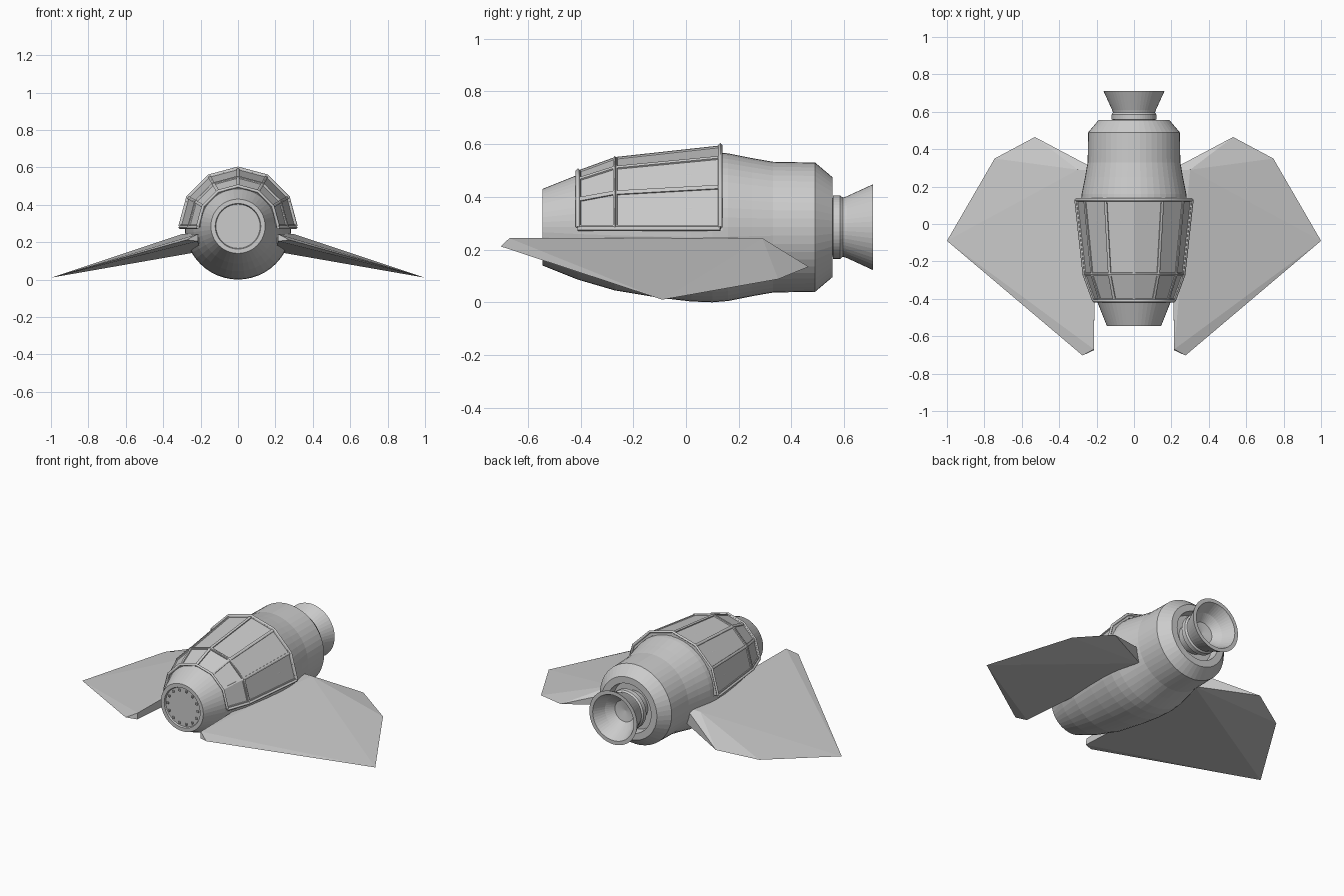
import bpy, bmesh, math
from mathutils import Vector

AXIS_Z = 0.285

cube = bpy.data.objects.get("Cube")
if cube:
    bpy.data.objects.remove(cube, do_unlink=True)

grey = bpy.data.materials.new("hull grey")
grey.use_nodes = True
grey.diffuse_color = (0.6, 0.6, 0.6, 1)
grey.node_tree.nodes["Principled BSDF"].inputs["Base Color"].default_value = (0.6, 0.6, 0.6, 1)


def finish(name, bm):
    bmesh.ops.recalc_face_normals(bm, faces=bm.faces)
    mesh = bpy.data.meshes.new(name)
    bm.to_mesh(mesh)
    bm.free()
    mesh.materials.append(grey)
    obj = bpy.data.objects.new(name, mesh)
    bpy.context.collection.objects.link(obj)
    return obj


def around(y, r, degrees):
    a = math.radians(degrees)
    return Vector((r * math.cos(a), y, AXIS_Z + r * math.sin(a)))


def lathe(name, profile, sides=48):
    """Turn (y, radius) points around the long axis; zero radius closes an end."""
    bm = bmesh.new()
    verts = [bm.verts.new((r, y, 0)) for y, r in profile]
    edges = [bm.edges.new(pair) for pair in zip(verts, verts[1:])]
    bmesh.ops.spin(bm, geom=verts + edges, cent=(0, 0, 0), axis=(0, 1, 0),
                   angle=math.tau, steps=sides)
    bmesh.ops.remove_doubles(bm, verts=bm.verts, dist=0.0005)
    bmesh.ops.translate(bm, verts=bm.verts, vec=(0, 0, AXIS_Z))
    return finish(name, bm)


def bar(name, points, radius):
    """Square bar along a polyline."""
    curve = bpy.data.curves.new(name, "CURVE")
    curve.dimensions = "3D"
    curve.bevel_depth = radius
    curve.bevel_resolution = 0
    curve.use_fill_caps = True
    spline = curve.splines.new("POLY")
    spline.points.add(len(points) - 1)
    for p, co in zip(spline.points, points):
        p.co = (*co, 1)
    curve.materials.append(grey)
    obj = bpy.data.objects.new(name, curve)
    bpy.context.collection.objects.link(obj)


# Main hull with a sunken front hatch and a hollow engine well
lathe("hull", [(-0.535, 0), (-0.535, 0.118), (-0.545, 0.122), (-0.545, 0.145),
               (-0.41, 0.199), (-0.27, 0.24), (-0.1, 0.268), (0.02, 0.282),
               (0.1, 0.285), (0.16, 0.28), (0.25, 0.262), (0.33, 0.248),
               (0.49, 0.245), (0.555, 0.19), (0.555, 0.15), (0.5, 0.145), (0.5, 0)])

# Engine bell with a thin rim and an open bowl
lathe("engine_nozzle", [(0.5, 0.09), (0.555, 0.1), (0.558, 0.12), (0.585, 0.12),
                        (0.595, 0.112), (0.61, 0.117), (0.71, 0.163), (0.71, 0.14),
                        (0.64, 0.105), (0.6, 0.065), (0.59, 0)])

# Bolts around the front hatch
bolts = bmesh.new()
for i in range(14):
    start = len(bolts.verts)
    made = bmesh.ops.create_cube(bolts, size=0.012)["verts"]
    bmesh.ops.translate(bolts, verts=made, vec=around(-0.536, 0.103, i * 360 / 14))
finish("hatch_bolts", bolts)

# Faceted canopy shell with sunken panels
stations = [(-0.41, 0.215), (-0.27, 0.266), (0.13, 0.31)]
angles = range(0, 181, 30)
bm = bmesh.new()
rows = [[bm.verts.new(around(y, r, a)) for a in angles] for y, r in stations]
for low, high in zip(rows, rows[1:]):
    for i in range(len(angles) - 1):
        bm.faces.new((low[i], low[i + 1], high[i + 1], high[i]))
bmesh.ops.recalc_face_normals(bm, faces=bm.faces)
for f in bm.faces:
    outward = f.calc_center_median() - Vector((0, f.calc_center_median().y, AXIS_Z))
    if f.normal.dot(outward) < 0:
        f.normal_flip()
bmesh.ops.inset_individual(bm, faces=bm.faces[:], thickness=0.012, depth=0)
panels = [f for f in bm.faces if all(len(v.link_faces) == 3 for v in f.verts)
          and not any(e.is_boundary for e in f.edges)]
bmesh.ops.inset_individual(bm, faces=panels, thickness=0.002, depth=-0.006)
canopy = finish("canopy", bm)
rim = canopy.modifiers.new("wall", "SOLIDIFY")
rim.thickness = 0.03
rim.offset = -1

# Canopy frame hoops and lower rails
for label, (y, r) in zip(("front", "middle", "rear"), stations):
    size = 0.004 if label == "middle" else 0.009
    bar(label + "_canopy_hoop", [around(y, r, a) for a in angles], size)
for side, a in (("left", 0), ("right", 180)):
    bar(side + "_canopy_rail", [around(y, r, a) - Vector((0, 0, 0.006)) for y, r in stations], 0.009)

# Drooping wedge wings, each the hull of its corner points
corners = [(0.215, -0.67, 0.243), (0.275, -0.703, 0.212), (0.215, -0.675, 0.205),
           (1, -0.09, 0.01), (0.3, 0.29, 0.243), (0.2, 0.29, 0.243),
           (0.53, 0.465, 0.135), (0.745, 0.35, 0.088), (0.2, 0.29, 0.15)]
for name, side in (("left_wing", 1), ("right_wing", -1)):
    bm = bmesh.new()
    for x, y, z in corners:
        bm.verts.new((x * side, y, z))
    bmesh.ops.convex_hull(bm, input=bm.verts)
    bmesh.ops.dissolve_limit(bm, angle_limit=math.radians(1), verts=bm.verts, edges=bm.edges)
    finish(name, bm)
